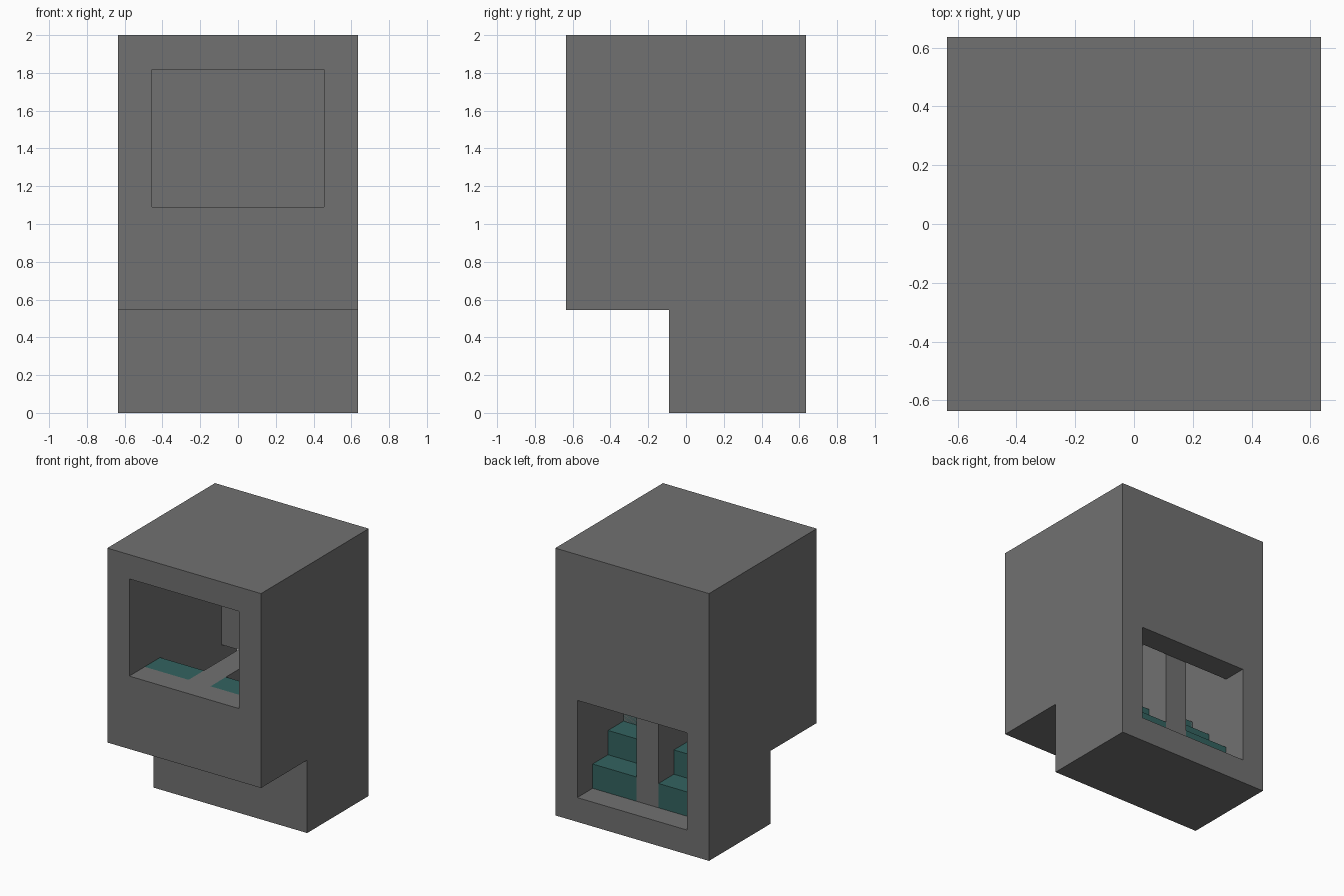
import bpy
import bmesh

U = 2 / 11  # one block of the layout grid

if "Cube" in bpy.data.objects:
    bpy.data.objects.remove(bpy.data.objects["Cube"], do_unlink=True)


def material(name, rgb):
    mat = bpy.data.materials.new(name)
    mat.use_nodes = True
    color = (*rgb, 1)
    mat.diffuse_color = color
    bsdf = next(n for n in mat.node_tree.nodes if n.type == "BSDF_PRINCIPLED")
    bsdf.inputs["Base Color"].default_value = color
    return mat


def prism(name, profile, x0, x1, mat):
    """Extrude a (y, z) side profile, in blocks, from x0 to x1."""
    bm = bmesh.new()
    face = bm.faces.new([bm.verts.new((x0 * U, y * U, z * U)) for y, z in profile])
    ext = bmesh.ops.extrude_face_region(bm, geom=[face])
    moved = [v for v in ext["geom"] if isinstance(v, bmesh.types.BMVert)]
    bmesh.ops.translate(bm, verts=moved, vec=((x1 - x0) * U, 0, 0))
    bmesh.ops.recalc_face_normals(bm, faces=bm.faces)
    mesh = bpy.data.meshes.new(name)
    bm.to_mesh(mesh)
    bm.free()
    mesh.materials.append(mat)
    obj = bpy.data.objects.new(name, mesh)
    bpy.context.collection.objects.link(obj)
    return obj


gray = material("concrete gray", (0.165, 0.165, 0.165))
teal = material("step teal", (0.033, 0.125, 0.117))

# Outer housing with the overhanging upper front
housing = prism("housing", [(-0.5, 0), (3.5, 0), (3.5, 11), (-3.5, 11),
                            (-3.5, 3), (-0.5, 3)], -3.5, 3.5, gray)

# Passage from the low back doorway to the high front doorway
passage = prism("passage_cutter", [(0.5, 1), (4, 1), (4, 5), (2.5, 5), (2.5, 10),
                                   (-4, 10), (-4, 6), (-2.5, 6), (-2.5, 4),
                                   (0.5, 4)], -2.5, 2.5, gray)
cut = housing.modifiers.new("passage", "BOOLEAN")
cut.operation = "DIFFERENCE"
cut.solver = "EXACT"
cut.object = passage
bpy.context.view_layer.update()
hollow = bpy.data.meshes.new_from_object(
    housing.evaluated_get(bpy.context.evaluated_depsgraph_get()))
housing.modifiers.clear()
housing.data = hollow
bpy.data.objects.remove(passage, do_unlink=True)

# Underside shared by the stairs and the divider
underside = [(-2.5, 4), (0.5, 4), (0.5, 1), (2.5, 1)]

# Central divider, level with the front sill
prism("divider", underside + [(2.5, 6), (-2.5, 6)], -0.5, 0.5, gray)

# Two flights of five steps rising toward the front
steps = []
for i in range(5):
    steps += [(2.5 - i, 2 + i), (1.5 - i, 2 + i)]
for name, x0 in (("right_stairs", -2.5), ("left_stairs", 0.5)):
    prism(name, underside + steps, x0, x0 + 2, teal)
